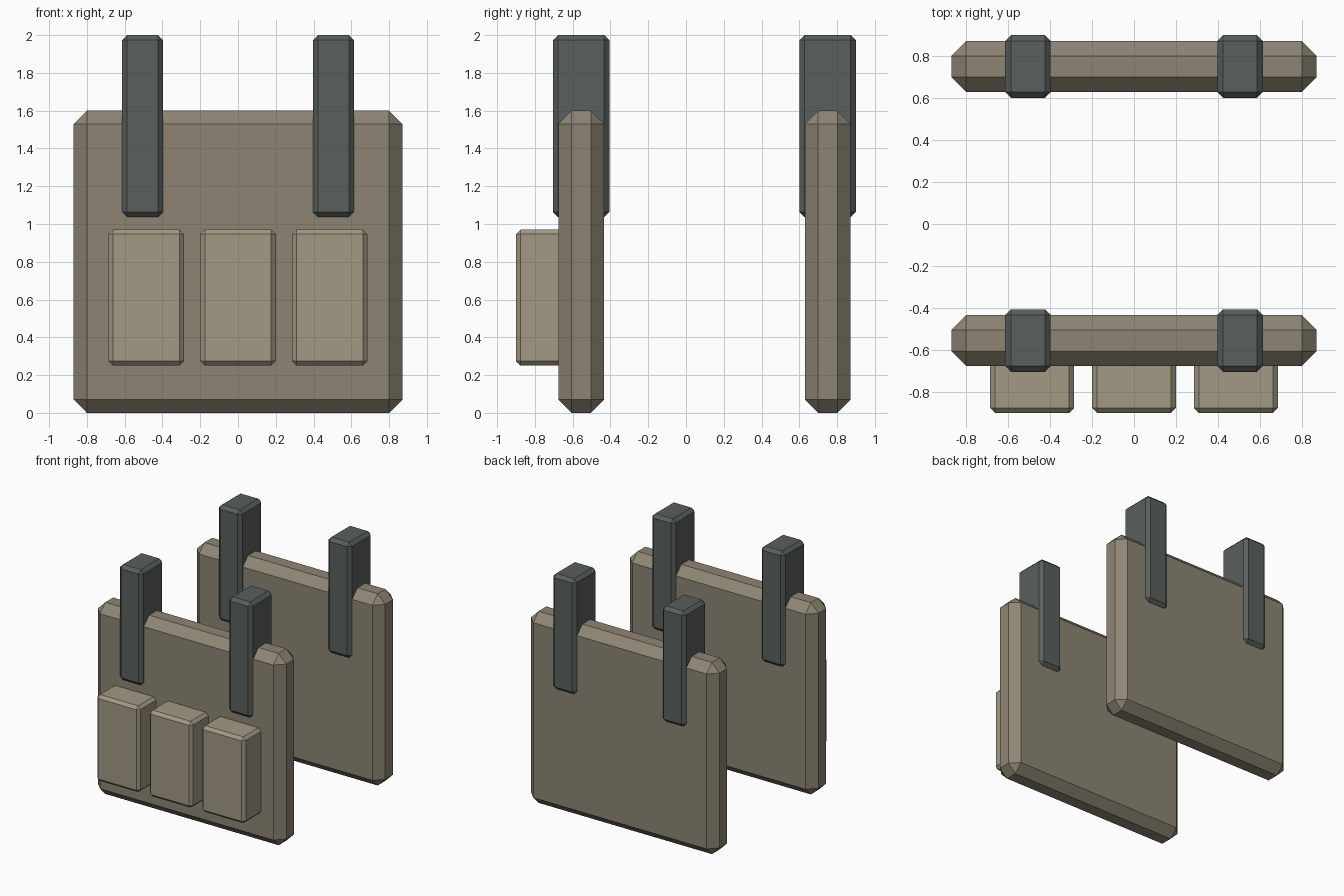
import bpy
import bmesh

if "Cube" in bpy.data.objects:
    bpy.data.objects.remove(bpy.data.objects["Cube"])


def material(name, rgb):
    m = bpy.data.materials.new(name)
    m.diffuse_color = (*rgb, 1)
    m.use_nodes = True
    m.node_tree.nodes["Principled BSDF"].inputs["Base Color"].default_value = m.diffuse_color
    return m


def chamfered_box(name, centre, size, chamfer, mat):
    bm = bmesh.new()
    bmesh.ops.create_cube(bm, size=1)
    bmesh.ops.scale(bm, vec=size, verts=bm.verts)
    bmesh.ops.bevel(bm, geom=bm.edges[:], offset=chamfer, segments=1,
                    affect='EDGES')
    mesh = bpy.data.meshes.new(name)
    bm.to_mesh(mesh)
    bm.free()
    mesh.materials.append(mat)
    obj = bpy.data.objects.new(name, mesh)
    obj.location = centre
    bpy.context.collection.objects.link(obj)
    return obj


canvas = material("canvas", (0.27, 0.235, 0.175))
pouch_cloth = material("pouch_cloth", (0.36, 0.32, 0.235))
strap_web = material("strap_web", (0.10, 0.115, 0.11))

# Front and back panels, each with a pair of shoulder straps
for side, y in (("front", -0.555), ("back", 0.75)):
    chamfered_box(f"{side}_panel", (0, y, 0.8), (1.74, 0.242, 1.6), 0.07, canvas)
    for hand, x in (("left", -0.505), ("right", 0.505)):
        chamfered_box(f"{side}_{hand}_strap", (x, y, 1.518),
                      (0.217, 0.298, 0.964), 0.027, strap_web)

# Row of three pouches sunk into the front panel
for i, x in enumerate((-0.485, 0, 0.485)):
    chamfered_box(f"pouch_{i + 1}", (x, -0.76, 0.61), (0.4, 0.28, 0.72),
                  0.024, pouch_cloth)
